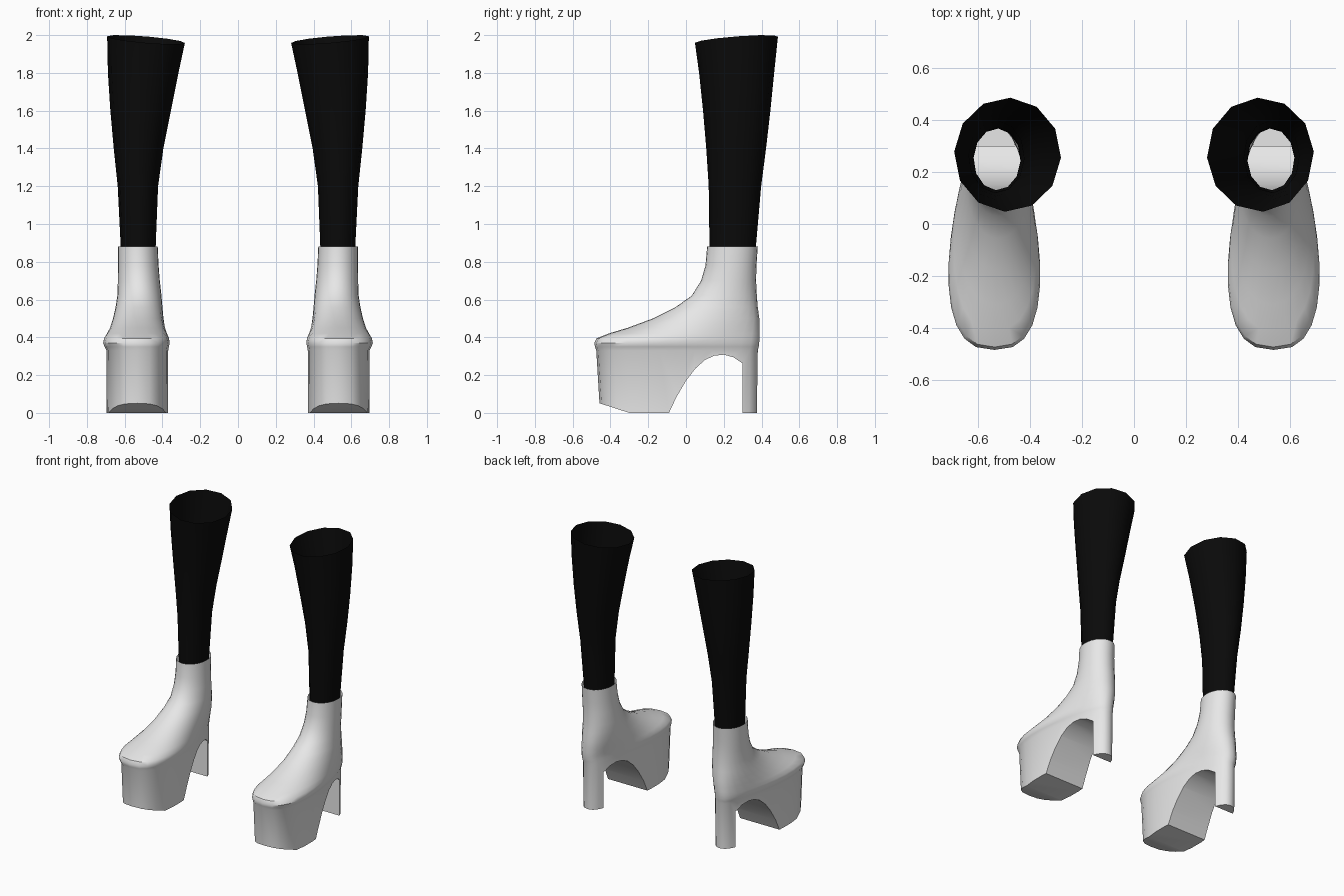
import bpy, bmesh, math

if "Cube" in bpy.data.objects:
    bpy.data.objects.remove(bpy.data.objects["Cube"])

SEG = 28


def material(name, rgb):
    m = bpy.data.materials.new(name)
    m.diffuse_color = (*rgb, 1)
    m.use_nodes = True
    m.node_tree.nodes["Principled BSDF"].inputs["Base Color"].default_value = m.diffuse_color
    return m


WHITE = material("white leather", (0.8, 0.8, 0.8))
BLACK = material("black stocking", (0.003, 0.003, 0.003))

# Boot sections: height, front y, back y, toe width, heel width, centre x, squareness
BOOT = [
    (0.00, -0.455, 0.375, 0.200, 0.110, 0.533, 0.75),
    (0.33, -0.475, 0.380, 0.203, 0.110, 0.533, 0.75),
    (0.35, -0.482, 0.385, 0.212, 0.113, 0.536, 0.75),
    (0.37, -0.485, 0.387, 0.220, 0.115, 0.538, 0.75),
    (0.395, -0.474, 0.390, 0.212, 0.118, 0.537, 0.77),
    (0.42, -0.410, 0.390, 0.187, 0.124, 0.535, 0.82),
    (0.45, -0.310, 0.390, 0.162, 0.128, 0.532, 0.88),
    (0.50, -0.175, 0.388, 0.137, 0.130, 0.528, 0.92),
    (0.56, -0.055, 0.380, 0.122, 0.126, 0.524, 0.95),
    (0.62, 0.030, 0.375, 0.115, 0.119, 0.522, 1.0),
    (0.70, 0.080, 0.371, 0.110, 0.112, 0.525, 1.0),
    (0.78, 0.103, 0.373, 0.107, 0.108, 0.528, 1.0),
    (0.88, 0.112, 0.380, 0.105, 0.105, 0.530, 1.0),
]

# Leg sections: height, outer x, inner x, front y, back y
LEG = [
    (0.82, 0.618, 0.437, 0.130, 0.368),
    (0.90, 0.622, 0.435, 0.124, 0.372),
    (1.20, 0.637, 0.423, 0.120, 0.398),
    (1.40, 0.658, 0.395, 0.107, 0.424),
    (1.60, 0.676, 0.355, 0.090, 0.447),
    (1.80, 0.689, 0.315, 0.069, 0.467),
    (1.976, 0.693, 0.281, 0.047, 0.487),
]

# Cutter outlines in y, z: arch between sole and heel, and lifted toe
ARCH = [(-0.16, -0.1), (-0.09, 0), (-0.05, 0.085), (0.0, 0.17), (0.05, 0.235), (0.10, 0.28),
        (0.15, 0.303), (0.20, 0.308), (0.25, 0.295), (0.30, 0.262), (0.30, -0.1)]
TOE = [(-0.6, 0.097), (-0.30, 0), (-0.30, -0.1), (-0.6, -0.1)]


def finish(name, bm, mat):
    bmesh.ops.recalc_face_normals(bm, faces=bm.faces)
    me = bpy.data.meshes.new(name)
    bm.to_mesh(me)
    bm.free()
    me.materials.append(mat)
    ob = bpy.data.objects.new(name, me)
    bpy.context.collection.objects.link(ob)
    return ob


def activate(ob):
    bpy.ops.object.select_all(action='DESELECT')
    ob.select_set(True)
    bpy.context.view_layer.objects.active = ob


def loft(rings, caps):
    bm = bmesh.new()
    loops = [[bm.verts.new(p) for p in ring] for ring in rings]
    n = len(loops[0])
    for a, b in zip(loops, loops[1:]):
        for i in range(n):
            j = (i + 1) % n
            bm.faces.new((a[i], a[j], b[j], b[i]))
    if caps:
        bm.faces.new(loops[0])
        bm.faces.new(loops[-1])
    return bm


def boot_ring(side, z, yf, yb, wf, wb, cx, power):
    ring = []
    for i in range(SEG):
        a = math.tau * i / SEG
        s, t = math.cos(a), math.sin(a)
        half = (wf + wb) / 2 + (wf - wb) / 2 * s
        x = cx + half * math.copysign(abs(t) ** power, t)
        ring.append((side * x, (yf + yb) / 2 - (yb - yf) / 2 * s, z))
    return ring


def leg_ring(side, z, xo, xi, yf, yb, tilt):
    ring = []
    for i in range(12):
        a = math.tau * (i + 0.1) / 12
        c, s = math.cos(a), math.sin(a)
        x = (xo + xi) / 2 + (xo - xi) / 2 * c
        y = (yf + yb) / 2 + (yb - yf) / 2 * s
        ring.append((side * x, y, z + tilt * (c + s)))
    return ring


# Cutter that shapes the underside of both boots
bm = bmesh.new()
for outline in (ARCH, TOE):
    ends = [[bm.verts.new((x, y, z)) for y, z in outline] for x in (-1, 1)]
    n = len(outline)
    for i in range(n):
        j = (i + 1) % n
        bm.faces.new((ends[0][i], ends[0][j], ends[1][j], ends[1][i]))
    bm.faces.new(ends[0])
    bm.faces.new(ends[1])
cutter = finish("sole_cutter", bm, WHITE)
cutter.hide_render = True

for side, label in ((-1, "left"), (1, "right")):
    # Platform boot, hollow and open at the ankle
    boot = finish(label + "_boot", loft([boot_ring(side, *r) for r in BOOT], True), WHITE)
    activate(boot)
    cut = boot.modifiers.new("underside", 'BOOLEAN')
    cut.operation = 'DIFFERENCE'
    cut.solver = 'EXACT'
    cut.object = cutter
    bpy.ops.object.modifier_apply(modifier=cut.name)
    bm = bmesh.new()
    bm.from_mesh(boot.data)
    lid = [f for f in bm.faces if all(v.co.z > 0.879 for v in f.verts)]
    bmesh.ops.delete(bm, geom=lid, context='FACES')
    bm.to_mesh(boot.data)
    bm.free()
    bpy.ops.object.shade_smooth_by_angle(angle=math.radians(40))

    # Stockinged lower leg, an open tube with a slanted top
    rings = [leg_ring(side, *r, 0.017 if r is LEG[-1] else 0) for r in LEG]
    leg = finish(label + "_leg", loft(rings, False), BLACK)
    activate(leg)
    bpy.ops.object.shade_smooth_by_angle(angle=math.radians(40))

bpy.data.objects.remove(cutter)
